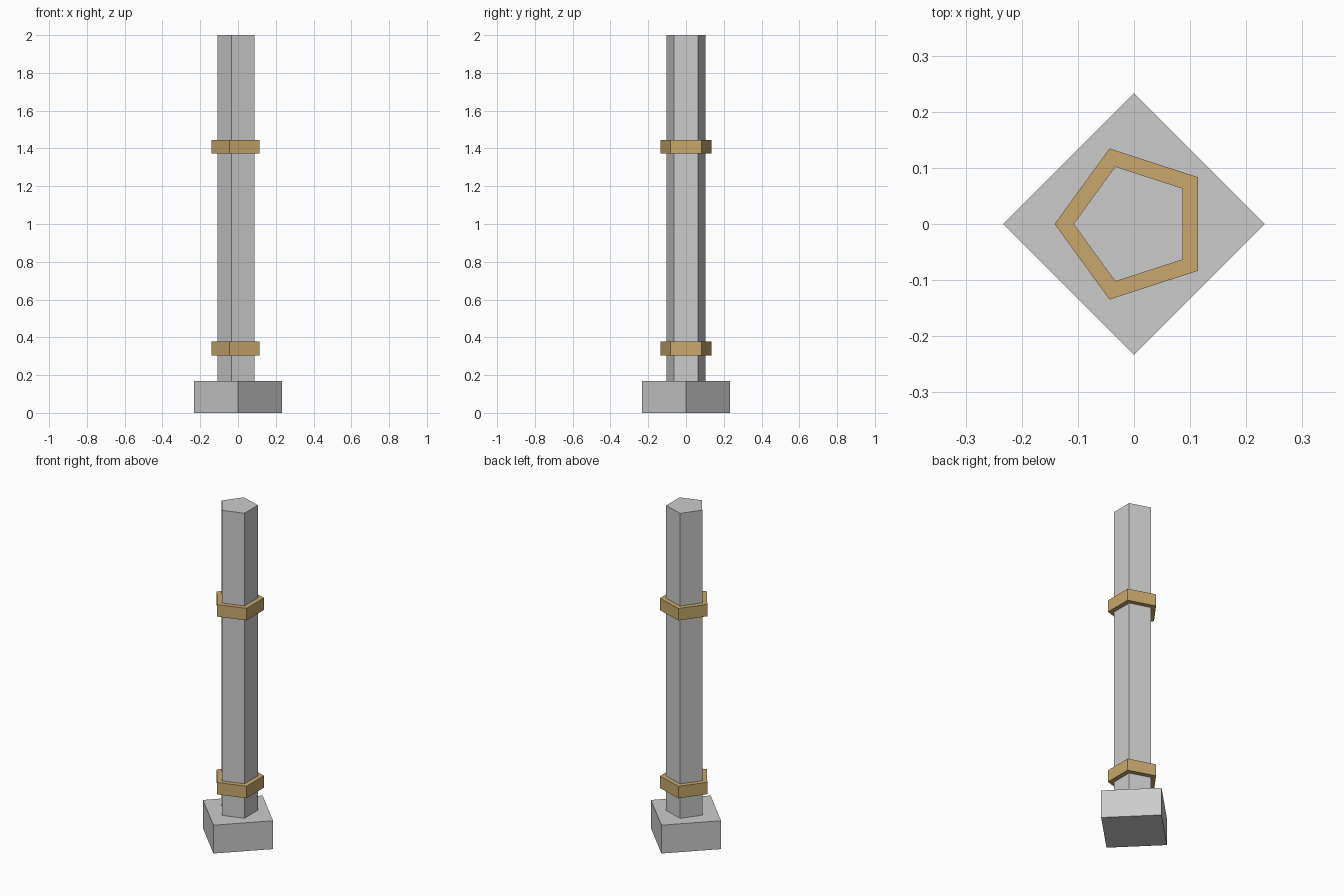
import bpy, math

if "Cube" in bpy.data.objects:
    bpy.data.objects.remove(bpy.data.objects["Cube"])


def prism(name, sides, radius, z0, z1, turn, color=None):
    """Upright flat-sided prism whose first corner points at angle `turn`."""
    ring = [(radius * math.cos(turn + 2 * math.pi * i / sides),
             radius * math.sin(turn + 2 * math.pi * i / sides)) for i in range(sides)]
    verts = [(x, y, z) for z in (z0, z1) for x, y in ring]
    faces = [tuple(reversed(range(sides))), tuple(range(sides, 2 * sides))]
    for i in range(sides):
        j = (i + 1) % sides
        faces.append((i, j, sides + j, sides + i))
    mesh = bpy.data.meshes.new(name)
    mesh.from_pydata(verts, [], faces)
    obj = bpy.data.objects.new(name, mesh)
    bpy.context.collection.objects.link(obj)
    if color:
        mesh.materials.append(color)
    return obj


brass = bpy.data.materials.new("brass")
brass.diffuse_color = (0.58, 0.39, 0.15, 1)
brass.use_nodes = True
brass.node_tree.nodes["Principled BSDF"].inputs["Base Color"].default_value = brass.diffuse_color

# Square plinth, turned to a diamond
prism("plinth", 4, 0.233, 0.0, 0.17, 0)

# Five-sided shaft
prism("shaft", 5, 0.108, 0.15, 2.0, math.pi)

# Two brass bands around the shaft
for name, z in (("lower_band", 0.305), ("upper_band", 1.372)):
    prism(name, 5, 0.1415, z, z + 0.072, math.pi, brass)
